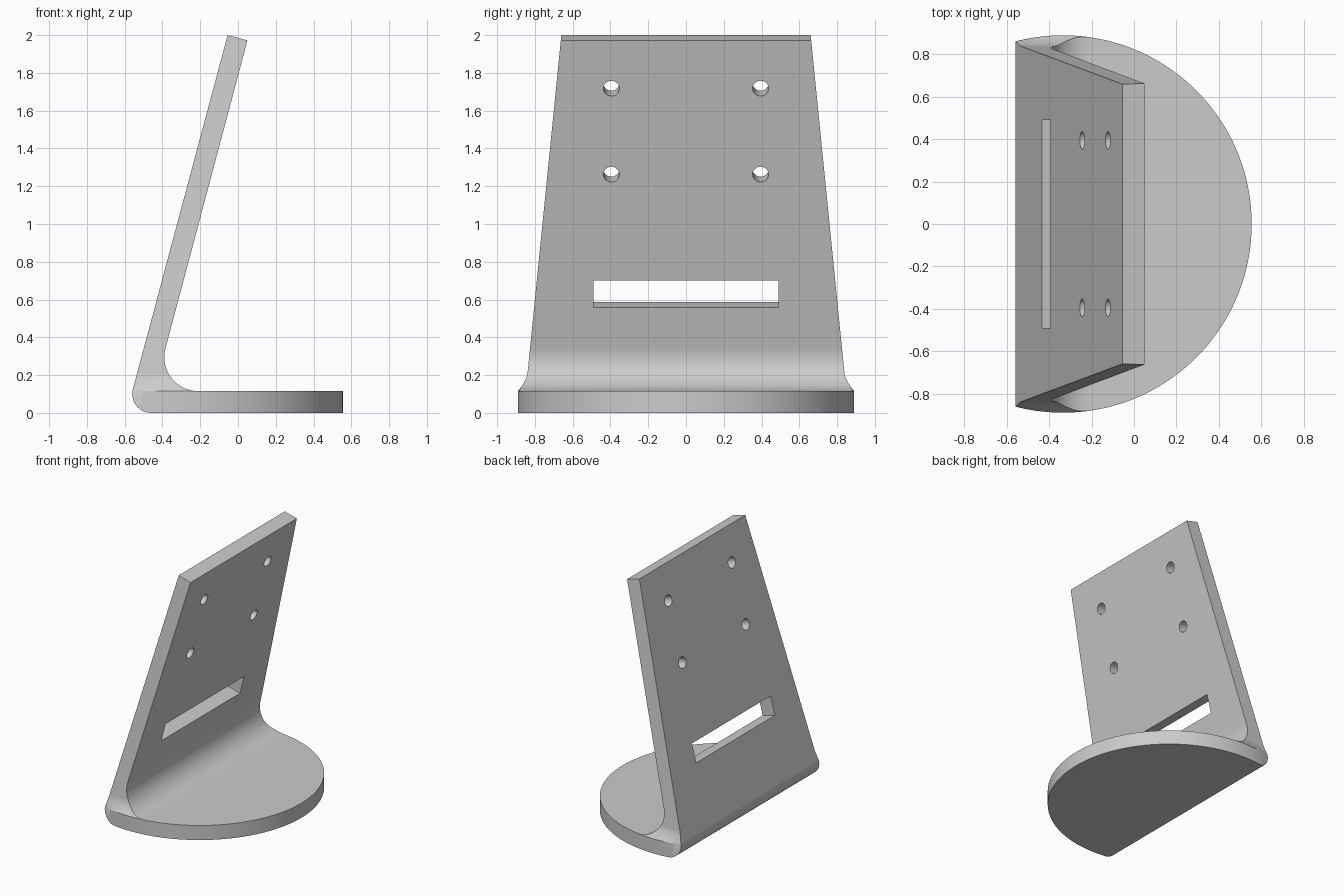
import bpy, bmesh
from math import sin, cos, tan, sqrt, radians, pi
from mathutils import Matrix, Vector

if "Cube" in bpy.data.objects:
    bpy.data.objects.remove(bpy.data.objects["Cube"])

LEAN = radians(15)
T = 0.115                 # base thickness
CX, R = -0.335, 0.89      # centre and radius of the round base


def arc(cx, cz, r, a0, a1, n):
    return [(cx + r * cos(radians(a0 + (a1 - a0) * i / n)),
             cz + r * sin(radians(a0 + (a1 - a0) * i / n))) for i in range(n + 1)]


def half_width(x, z):
    """Round outline in the base, flaring into the tapered plate above it."""
    circle = sqrt(max(0.0, R * R - (x - CX) ** 2))
    plate = 0.66 + 0.1 * (2 - z)
    t = min(1.0, max(0.0, (z - T) / 0.1))
    return plate + (circle - plate) * (1 - t) ** 2


def finish(bm, name):
    mesh = bpy.data.meshes.new(name)
    bm.to_mesh(mesh)
    bm.free()
    ob = bpy.data.objects.new(name, mesh)
    bpy.context.collection.objects.link(ob)
    return ob


# Side profile: lower slab and leaning plate share the line z = T
bend_x = -0.46 - sqrt(0.1 ** 2 - (T - 0.1) ** 2)
base = ([(bend_x, T)] + arc(-0.46, 0.1, 0.1, 180, 270, 10)
        + [(CX + R, 0), (CX + R, T), (-0.21, T)])
plate = (arc(-0.21, T + 0.18, 0.18, 270, 165, 16)
         + [(0.05, 1.972), (-0.055, 2.0)]
         + [(-0.46 + 0.1 * cos(LEAN) * -1, 0.1 + 0.1 * sin(LEAN)), (bend_x, T)])

bm = bmesh.new()
for outline in (base, plate):
    bm.faces.new([bm.verts.new((x, 0, z)) for x, z in outline])


def cut(co, no):
    bmesh.ops.bisect_plane(bm, geom=bm.verts[:] + bm.edges[:] + bm.faces[:],
                           dist=1e-5, plane_co=co, plane_no=no)


for i in range(1, 9):                       # flare levels
    cut((0, 0, T + 0.1 * i / 8), (0, 0, 1))
for i in range(1, 60):                      # round outline steps
    x = CX + R * cos(pi * i / 110)
    cut((x, 0, 0), (1, 0, 0))
for x in (-0.37, -0.4, -0.43, -0.46, -0.49, -0.52):
    cut((x, 0, 0), (1, 0, 0))
bmesh.ops.remove_doubles(bm, verts=bm.verts, dist=1e-4)

# Spread the profile to both sides and close the rim
faces = bm.faces[:]
rim = [e for e in bm.edges if e.is_boundary]
twin = {}
for v in bm.verts[:]:
    v.co.y = -half_width(v.co.x, v.co.z)
    twin[v] = bm.verts.new((v.co.x, -v.co.y, v.co.z))
for f in faces:
    bm.faces.new([twin[v] for v in reversed(f.verts)])
for e in rim:
    a, b = e.verts
    bm.faces.new((a, b, twin[b], twin[a]))
bmesh.ops.remove_doubles(bm, verts=bm.verts, dist=1e-5)
bmesh.ops.recalc_face_normals(bm, faces=bm.faces)
stand = finish(bm, "bent_plate_stand")


def on_plate(y, z):
    """Frame on the plate's front face, local z along its normal."""
    x = 0.05 - tan(LEAN) * (1.972 - z)
    return Matrix.Translation((x, y, z)) @ Matrix.Rotation(pi / 2 + LEAN, 4, 'Y')


# Screw holes and cable slot
bm = bmesh.new()
for z in (1.718, 1.263):
    for y in (-0.395, 0.395):
        bmesh.ops.create_cone(bm, cap_ends=True, segments=32, radius1=0.042,
                              radius2=0.042, depth=0.4, matrix=on_plate(y, z))
bmesh.ops.create_cube(bm, size=1, matrix=on_plate(0, 0.63)
                      @ Matrix.Diagonal((0.148, 0.98, 0.4, 1)))
cutter = finish(bm, "opening_cutter")
cutter.hide_render = True

mod = stand.modifiers.new("openings", 'BOOLEAN')
mod.operation = 'DIFFERENCE'
mod.solver = 'EXACT'
mod.object = cutter
bpy.context.view_layer.objects.active = stand
stand.select_set(True)
bpy.ops.object.modifier_apply(modifier=mod.name)
bpy.data.objects.remove(cutter)
bpy.ops.object.shade_smooth_by_angle(angle=radians(25))
